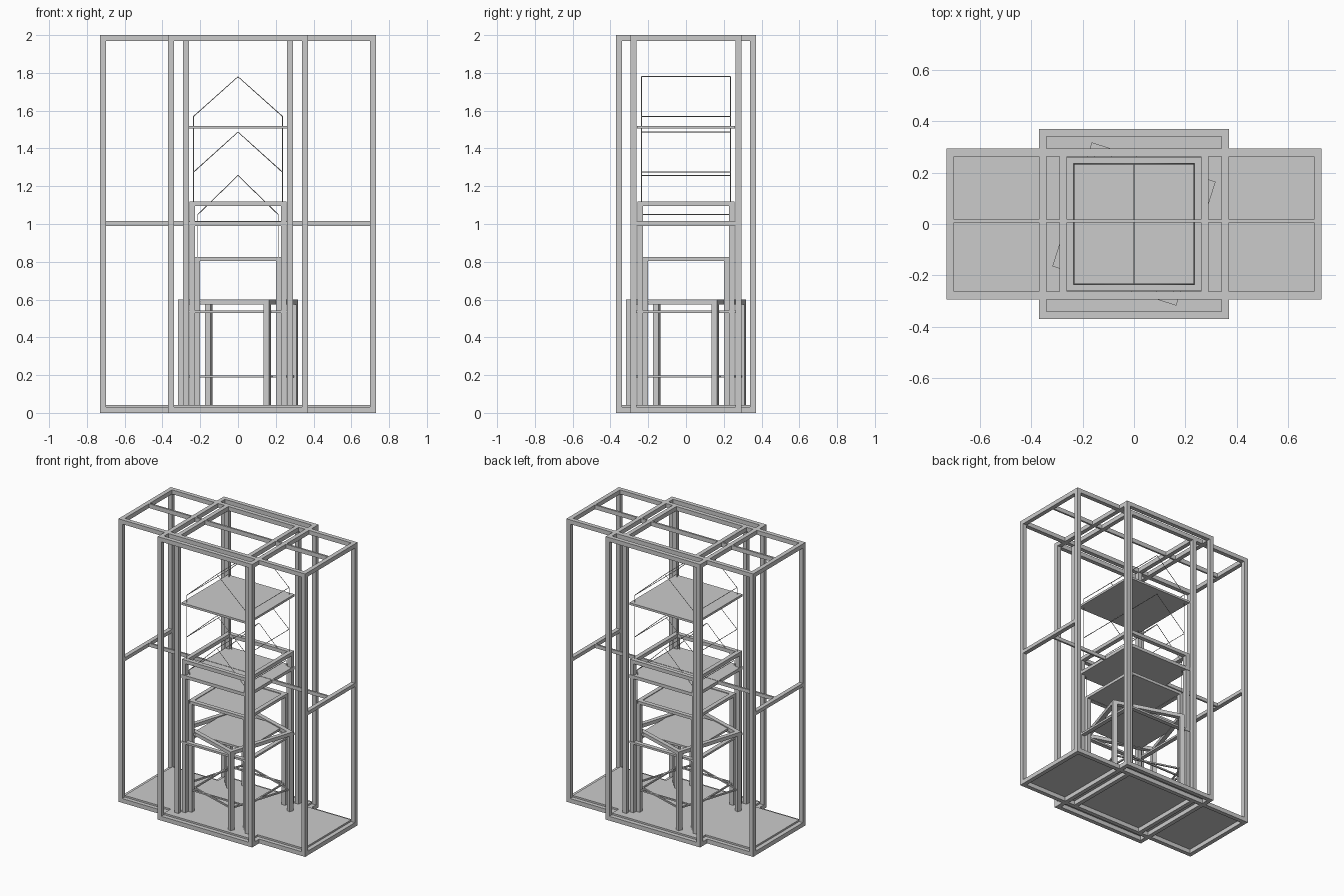
import bpy
from math import radians
from mathutils import Vector

if "Cube" in bpy.data.objects:
    bpy.data.objects.remove(bpy.data.objects["Cube"])


def box(name, x0, x1, y0, y1, z0, z1, rot=0.0):
    """Axis-aligned box, optionally turned about the tower's z axis."""
    bpy.ops.mesh.primitive_cube_add(size=1)
    o = bpy.context.object
    o.name = name
    for v in o.data.vertices:
        p = Vector(((x0, x1)[v.co.x > 0], (y0, y1)[v.co.y > 0], (z0, z1)[v.co.z > 0]))
        v.co = p
    o.rotation_euler.z = rot
    return o


def posts(name, hx, hy, z0, z1, w=0.03, rot=0.0):
    """Four corner posts with outer half sizes hx, hy."""
    for sx in (-1, 1):
        for sy in (-1, 1):
            xs = sorted((sx * hx, sx * (hx - w)))
            ys = sorted((sy * hy, sy * (hy - w)))
            box(name, *xs, *ys, z0, z1, rot)


def ring(name, hx, hy, z0, z1, w=0.03, rot=0.0):
    """Rectangular ring of four rails."""
    for s in (-1, 1):
        ys = sorted((s * hy, s * (hy - w)))
        xs = sorted((s * hx, s * (hx - w)))
        box(name, -hx, hx, *ys, z0, z1, rot)
        box(name, *xs, -hy + w, hy - w, z0, z1, rot)


def wire(name, points, r=0.0025):
    c = bpy.data.curves.new(name, 'CURVE')
    c.dimensions = '3D'
    c.bevel_depth = r
    c.bevel_resolution = 0
    s = c.splines.new('POLY')
    s.points.add(len(points) - 1)
    for p, co in zip(s.points, points):
        p.co = (*co, 1)
    bpy.context.collection.objects.link(bpy.data.objects.new(name, c))


# Outer cage: wide frame and square centre frame
for label, hx, hy in (("wide", 0.73, 0.293), ("centre", 0.37, 0.37)):
    posts(label + "_post", hx, hy, 0.03, 1.97)
    ring(label + "_base_rail", hx, hy, 0, 0.03)
    ring(label + "_top_rail", hx, hy, 1.97, 2)

# Inner posts and cross rails beside the tower
posts("inner_post", 0.29, 0.293, 0.03, 1.97)
for s in (-1, 1):
    xs = sorted((s * 0.26, s * 0.29))
    for z in (0, 1.97):
        box("inner_cross_rail", *xs, -0.263, 0.263, z, z + 0.03)
    xs = sorted((s * 0.70, s * 0.73))
    box("end_mid_rail", *xs, -0.263, 0.263, 0.99, 1.015)

# Long central rails
box("top_spine", -0.70, 0.70, 0.005, 0.018, 1.97, 2)
box("mid_spine", -0.70, 0.70, 0.005, 0.018, 0.99, 1.015)

# Floor
box("wide_floor", -0.70, 0.70, -0.265, 0.265, 0.03, 0.042)
for s in (-1, 1):
    ys = sorted((s * 0.265, s * 0.34))
    box("centre_floor", -0.34, 0.34, *ys, 0.03, 0.042)

# Turned lower table
turn = radians(-17.6)
posts("turned_leg", 0.253, 0.253, 0.03, 0.575, rot=turn)
ring("turned_rail", 0.253, 0.253, 0.575, 0.6, rot=turn)
ring("turned_rod", 0.24, 0.24, 0.187, 0.197, 0.01, turn)
box("lower_shelf", -0.21, 0.21, -0.21, 0.21, 0.578, 0.593)

# Middle table
posts("middle_leg", 0.23, 0.23, 0.03, 0.805)
ring("middle_rail", 0.23, 0.23, 0.805, 0.825)
ring("middle_rod", 0.22, 0.22, 0.187, 0.197, 0.01)
box("middle_shelf", -0.2, 0.2, -0.2, 0.2, 0.807, 0.82)

# Tall table with an upper shelf
posts("tall_leg", 0.258, 0.258, 0.03, 1.095)
ring("tall_top_rail", 0.258, 0.258, 1.095, 1.12)
ring("tall_lower_rail", 0.261, 0.261, 0.528, 0.542)
box("upper_shelf", -0.261, 0.261, -0.261, 0.261, 0.99, 1.013)
box("top_shelf", -0.26, 0.26, -0.26, 0.26, 1.505, 1.52)

# Wire gable roofs: half width, ridge height, eave height, foot height
for h, ridge, eave, foot in ((0.235, 1.78, 1.57, 1.10),
                             (0.235, 1.487, 1.275, None),
                             (0.213, 1.257, 1.05, 0.81)):
    for y in (-0.235, 0.235):
        pts = [(-h, y, eave), (0, y, ridge), (h, y, eave)]
        if foot:
            pts = [(-h, y, foot)] + pts + [(h, y, foot)]
        wire("gable_wire", pts)
    for x, z in ((-h, eave), (0, ridge), (h, eave)):
        wire("roof_wire", [(x, -0.235, z), (x, 0.235, z)])
